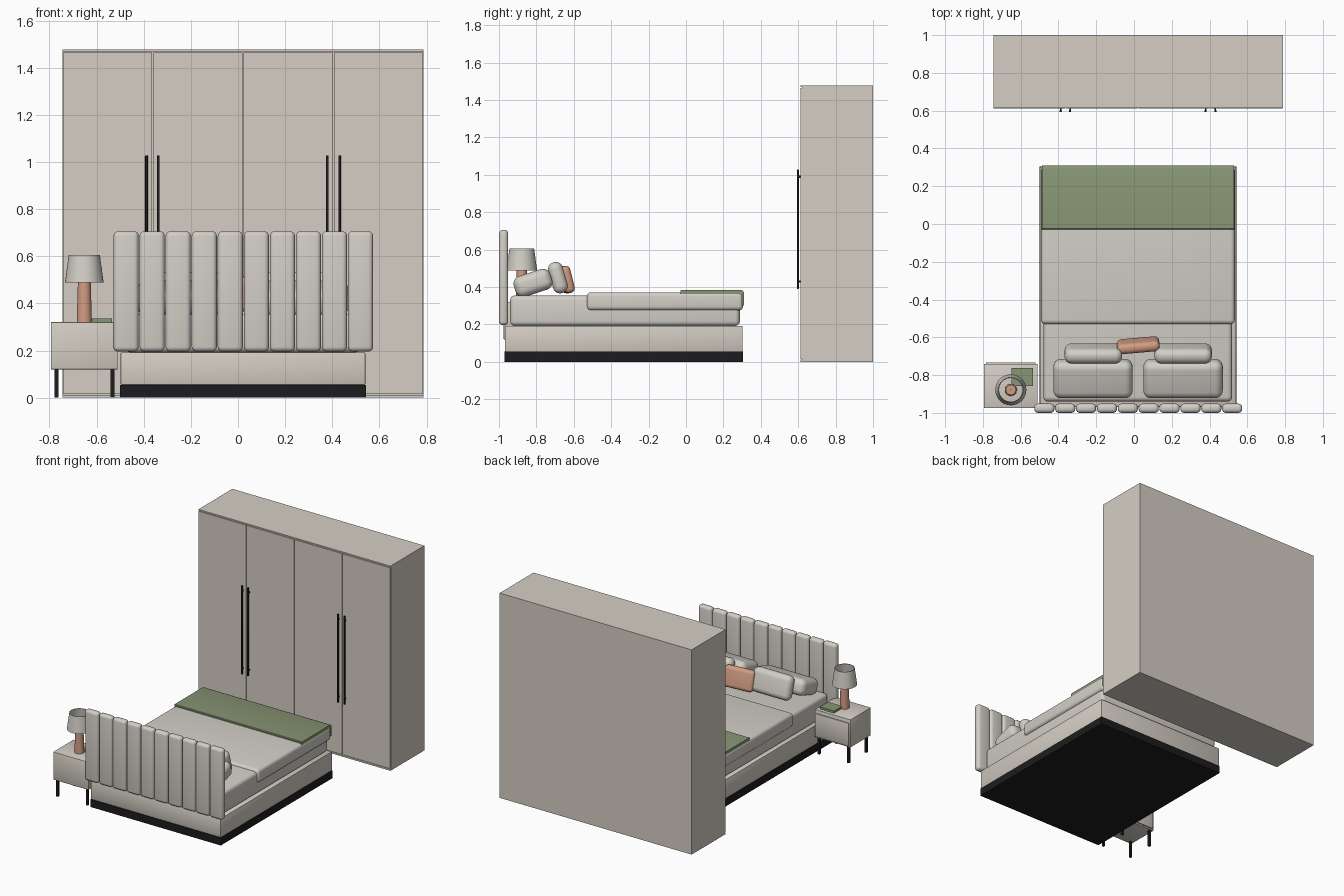
import bpy, bmesh, math
from mathutils import Matrix

if "Cube" in bpy.data.objects:
    bpy.data.objects.remove(bpy.data.objects["Cube"])


def mat(name, r, g, b):
    m = bpy.data.materials.new(name)
    m.diffuse_color = (r, g, b, 1)
    m.use_nodes = True
    m.node_tree.nodes["Principled BSDF"].inputs["Base Color"].default_value = m.diffuse_color
    return m


BEIGE = mat("warm_beige", 0.66, 0.615, 0.55)
LINEN = mat("pale_linen", 0.65, 0.62, 0.57)
BLACK = mat("matte_black", 0.012, 0.012, 0.013)
COPPER = mat("terracotta", 0.64, 0.335, 0.225)
GREEN = mat("sage_green", 0.245, 0.305, 0.175)


def finish(name, bm, m, loc=(0, 0, 0), rot=(0, 0, 0), smooth=True):
    bmesh.ops.recalc_face_normals(bm, faces=bm.faces)
    me = bpy.data.meshes.new(name)
    bm.to_mesh(me)
    bm.free()
    me.materials.append(m)
    ob = bpy.data.objects.new(name, me)
    bpy.context.collection.objects.link(ob)
    ob.location = loc
    ob.rotation_euler = [math.radians(a) for a in rot]
    if smooth:
        bpy.ops.object.select_all(action='DESELECT')
        ob.select_set(True)
        bpy.context.view_layer.objects.active = ob
        bpy.ops.object.shade_smooth_by_angle(angle=math.radians(35))
    return ob


def block(name, size, loc, m, bevel=0, seg=4, rot=(0, 0, 0)):
    bm = bmesh.new()
    bmesh.ops.create_cube(bm, size=1, matrix=Matrix.Diagonal((*size, 1)))
    if bevel:
        bmesh.ops.bevel(bm, geom=bm.edges[:], offset=bevel, segments=seg,
                        profile=0.5, affect='EDGES', clamp_overlap=True)
    return finish(name, bm, m, loc, rot, bool(bevel))


def box(name, x, y, z, m, bevel=0, seg=4):
    """Box from (min, max) pairs."""
    r = (x, y, z)
    return block(name, [b - a for a, b in r], [(a + b) / 2 for a, b in r], m, bevel, seg)


def lathe(name, profile, loc, m, n=40):
    bm = bmesh.new()
    rings = [[bm.verts.new((r * math.cos(2 * math.pi * i / n), r * math.sin(2 * math.pi * i / n), z))
              for i in range(n)] for r, z in profile]
    k = len(rings)
    for j in range(k):          # closed profile loop
        a, b = rings[j], rings[(j + 1) % k]
        for i in range(n):
            bm.faces.new((a[i], a[(i + 1) % n], b[(i + 1) % n], b[i]))
    return finish(name, bm, m, loc)


# Wardrobe: carcass, top cap, four doors, paired handles
WX0, WX1 = -0.745, 0.788
box("wardrobe_body", (WX0, WX1), (0.62, 1.0), (0, 1.478), BEIGE)
box("wardrobe_top_edge", (WX0, WX1), (0.613, 0.63), (1.469, 1.478), BEIGE)
box("wardrobe_bottom_edge", (WX0, WX1), (0.613, 0.63), (0, 0.012), BEIGE)
dw = (WX1 - WX0) / 4
for i in range(4):
    x = WX0 + dw * i
    box(f"wardrobe_door_{i+1}", (x + 0.0025, x + dw - 0.0025), (0.612, 0.622), (0.016, 1.465), BEIGE)
for i, x in enumerate((-0.388, -0.338, 0.379, 0.431)):
    box(f"door_handle_{i+1}", (x - 0.0055, x + 0.0055), (0.593, 0.603), (0.39, 1.028), BLACK, 0.002, 2)
    for z in (0.43, 0.99):
        box(f"handle_mount_{i+1}", (x - 0.004, x + 0.004), (0.60, 0.614), (z - 0.006, z + 0.006), BLACK)

# Bed base and mattress
box("bed_plinth", (-0.5, 0.542), (-0.97, 0.304), (0, 0.055), BLACK)
box("bed_frame", (-0.498, 0.54), (-0.968, 0.302), (0.055, 0.192), BEIGE, 0.004, 2)
box("mattress", (-0.48, 0.52), (-0.94, 0.288), (0.192, 0.355), LINEN, 0.025)
box("duvet", (-0.492, 0.534), (-0.53, 0.305), (0.275, 0.372), LINEN, 0.022)

# Throw: top sheet folding down over the foot end
bm = bmesh.new()
prof = [(-0.03, 0.36), (-0.03, 0.38), (-0.025, 0.384), (0.293, 0.384), (0.303, 0.381),
        (0.309, 0.374), (0.311, 0.364), (0.311, 0.30), (0.30, 0.30), (0.30, 0.36)]
ends = [[bm.verts.new((x, y, z)) for y, z in prof] for x in (-0.488, 0.53)]
n = len(prof)
for i in range(n):
    j = (i + 1) % n
    bm.faces.new((ends[0][i], ends[0][j], ends[1][j], ends[1][i]))
for e in ends:
    bm.faces.new(e)
finish("throw_blanket", bm, GREEN)

# Channelled headboard
HX0, HX1, N = -0.53, 0.575, 10
cw = (HX1 - HX0) / N
for i in range(N):
    x = HX0 + cw * i
    box(f"headboard_channel_{i+1}", (x + 0.002, x + cw - 0.002), (-1.0, -0.951), (0.196, 0.706), LINEN, 0.02)

# Pillows
for i, x in enumerate((-0.217, 0.26)):
    block(f"sleeping_pillow_{i+1}", (0.42, 0.205, 0.115), (x, -0.818, 0.422), LINEN, 0.042, 6, (18, 0, 0))
for i, x in enumerate((-0.215, 0.26)):
    block(f"back_cushion_{i+1}", (0.305, 0.08, 0.17), (x, -0.685, 0.45), LINEN, 0.037, 6, (16, 0, 0))
block("accent_cushion", (0.226, 0.056, 0.148), (0.022, -0.642, 0.44), COPPER, 0.025, 6, (14, 0, 5))

# Nightstand with drawer facing the foot of the bed
box("nightstand_body", (-0.794, -0.511), (-0.975, -0.741), (0.12, 0.321), BEIGE, 0.003, 2)
box("nightstand_drawer", (-0.784, -0.521), (-0.745, -0.733), (0.13, 0.295), BEIGE, 0.002, 2)
for i, x in enumerate((-0.77, -0.533)):
    for j, y in enumerate((-0.955, -0.757)):
        box(f"nightstand_leg_{i}{j}", (x - 0.008, x + 0.008), (y - 0.008, y + 0.008), (0, 0.121), BLACK)
box("book", (-0.648, -0.535), (-0.857, -0.763), (0.321, 0.337), GREEN)

# Table lamp
L = (-0.652, -0.878, 0)
lathe("lamp_base", [(0.001, 0.321), (0.032, 0.321), (0.027, 0.50), (0.001, 0.50)], L, COPPER)
lathe("lamp_shade", [(0.082, 0.489), (0.066, 0.606), (0.062, 0.606), (0.078, 0.489)], L, LINEN)
